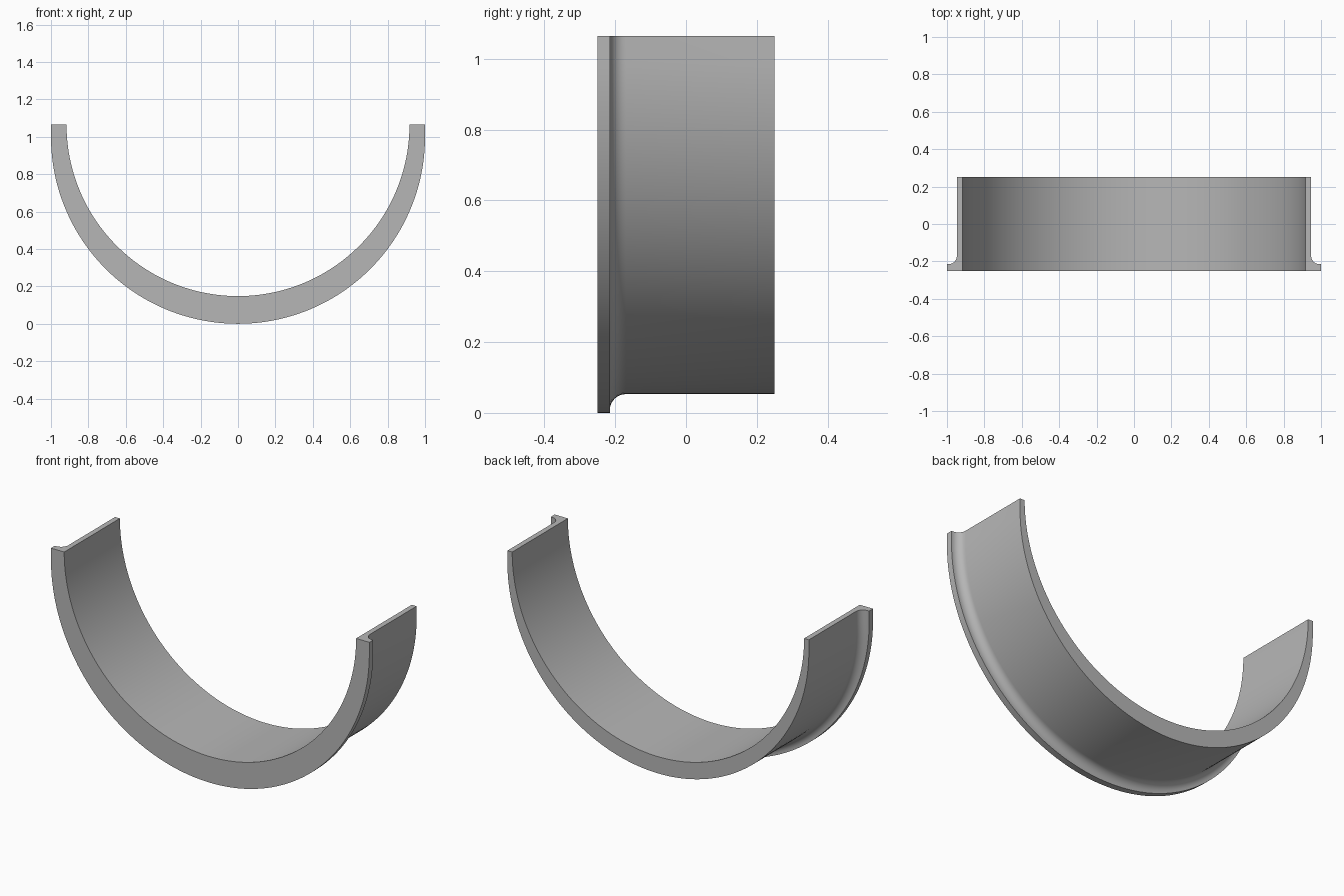
import bpy, bmesh
from math import pi, sin, cos, radians

cube = bpy.data.objects.get("Cube")
if cube:
    bpy.data.objects.remove(cube)

TOP = 1.065            # height of the cut ends
FRONT, BACK = -0.25, 0.25
INNER_R, SHELL_R, FLANGE_R = 0.917, 0.947, 1.0
FILLET, FLANGE_BACK = 0.045, -0.215
SEGMENTS = 96

grey = bpy.data.materials.new("neutral grey")
grey.use_nodes = True
colour = (0.47, 0.47, 0.47, 1)
grey.diffuse_color = colour
grey.node_tree.nodes["Principled BSDF"].inputs["Base Color"].default_value = colour


def arc(radius, centre_z, count):
    """Lower half circle from -x to +x."""
    return [(-radius * cos(pi * i / count), centre_z - radius * sin(pi * i / count))
            for i in range(count + 1)]


def inner_path(radius):
    return arc(radius, TOP, SEGMENTS + 2)


def outer_path(radius):
    # Half circle centred lower, with short straight ends up to the cut
    return [(-radius, TOP)] + arc(radius, FLANGE_R, SEGMENTS) + [(radius, TOP)]


# Cross-section rails: bore, shell, fillet, flange
rails = [(inner_path(INNER_R), FRONT), (inner_path(INNER_R), BACK),
         (outer_path(SHELL_R), BACK)]
for k in range(9):
    a = pi / 2 * k / 8
    rails.append((outer_path(SHELL_R + FILLET * (1 - cos(a))),
                  FLANGE_BACK + FILLET * (1 - sin(a))))
rails += [(outer_path(FLANGE_R), FLANGE_BACK), (outer_path(FLANGE_R), FRONT)]

# Loft the rails into a closed half ring
bm = bmesh.new()
grid = [[bm.verts.new((x, y, z)) for x, z in path] for path, y in rails]
for j, row in enumerate(grid):
    following = grid[(j + 1) % len(grid)]
    for i in range(len(row) - 1):
        bm.faces.new((row[i], row[i + 1], following[i + 1], following[i]))
for end in (0, -1):
    bm.faces.new([row[end] for row in grid])
bmesh.ops.recalc_face_normals(bm, faces=bm.faces)

mesh = bpy.data.meshes.new("flanged_half_ring")
bm.to_mesh(mesh)
bm.free()
mesh.materials.append(grey)
ring = bpy.data.objects.new("flanged_half_ring", mesh)
bpy.context.collection.objects.link(ring)

bpy.ops.object.select_all(action="DESELECT")
ring.select_set(True)
bpy.context.view_layer.objects.active = ring
bpy.ops.object.shade_smooth_by_angle(angle=radians(30))
